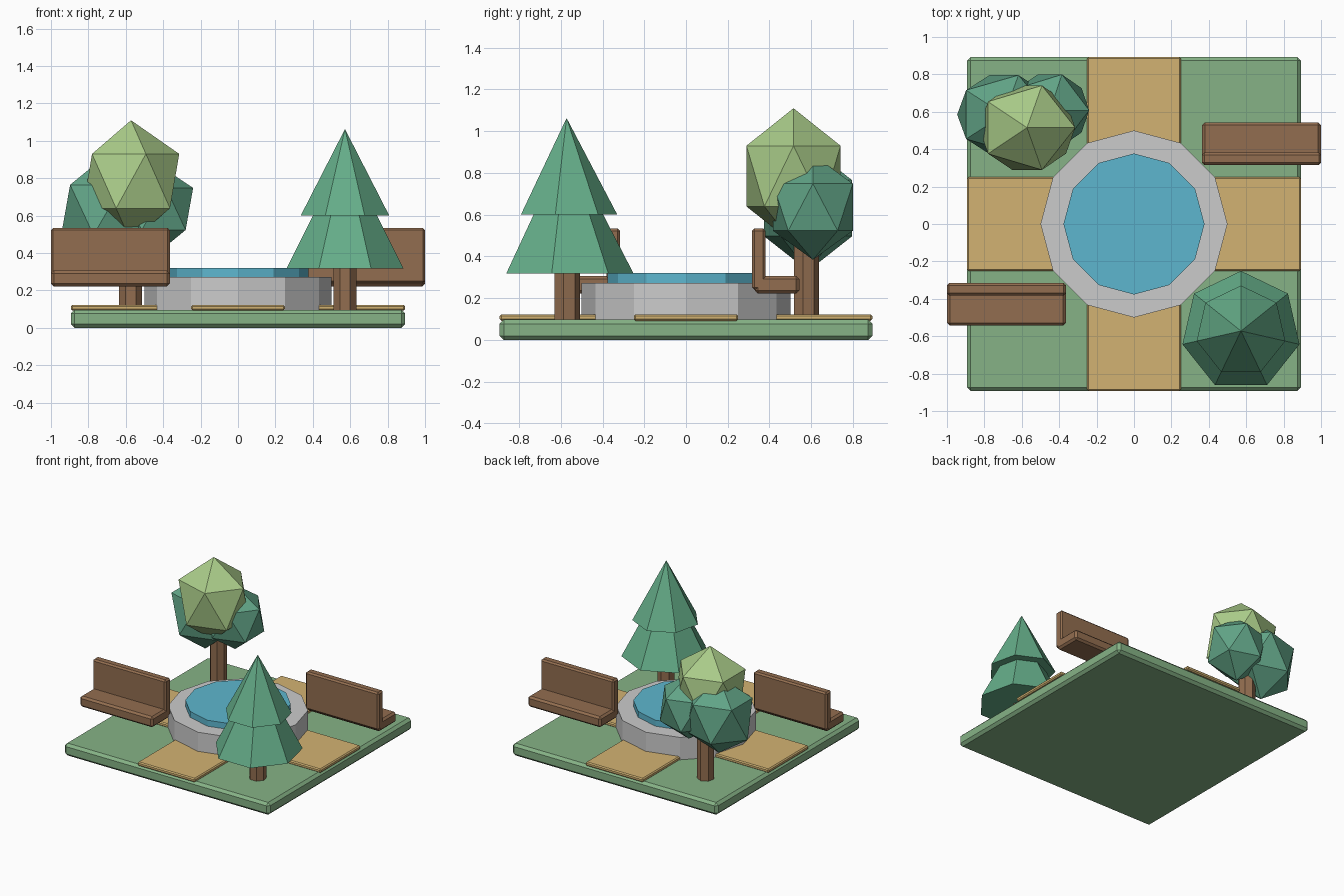
import bpy, bmesh
from math import pi
from mathutils import Matrix, Vector

if "Cube" in bpy.data.objects:
    bpy.data.objects.remove(bpy.data.objects["Cube"])


def material(name, rgb):
    m = bpy.data.materials.new(name)
    m.diffuse_color = (*rgb, 1)
    m.use_nodes = True
    m.node_tree.nodes["Principled BSDF"].inputs["Base Color"].default_value = m.diffuse_color
    return m


GRASS = material("grass", (0.24, 0.45, 0.24))
SAND = material("sand", (0.65, 0.45, 0.17))
WATER = material("water", (0.11, 0.47, 0.62))
WOOD = material("wood", (0.29, 0.155, 0.08))
PINE = material("pine_green", (0.13, 0.42, 0.25))
LEAF_DARK = material("leaf_dark", (0.12, 0.37, 0.24))
LEAF_LIGHT = material("leaf_light", (0.40, 0.60, 0.25))


def finish(name, bm, mat=None):
    me = bpy.data.meshes.new(name)
    bm.to_mesh(me)
    bm.free()
    ob = bpy.data.objects.new(name, me)
    bpy.context.collection.objects.link(ob)
    if mat:
        me.materials.append(mat)
    return ob


def box(name, lo, hi, bevel, mat):
    lo, hi = Vector(lo), Vector(hi)
    bm = bmesh.new()
    bmesh.ops.create_cube(bm, size=1, matrix=Matrix.Translation((lo + hi) / 2)
                          @ Matrix.Diagonal((*(hi - lo), 1)))
    bmesh.ops.bevel(bm, geom=bm.edges[:], offset=bevel, segments=1, affect='EDGES')
    return finish(name, bm, mat)


def cone(name, sides, x, y, z0, z1, r0, r1, mat=None):
    bm = bmesh.new()
    bmesh.ops.create_cone(bm, cap_ends=True, segments=sides, radius1=r0, radius2=r1,
                          depth=z1 - z0, matrix=Matrix.Translation((x, y, (z0 + z1) / 2)))
    bmesh.ops.remove_doubles(bm, verts=bm.verts[:], dist=1e-5)
    return finish(name, bm, mat)


def blob(name, centre, radii, mat):
    bm = bmesh.new()
    bmesh.ops.create_icosphere(bm, subdivisions=1, radius=1,
                               matrix=Matrix.Translation(centre) @ Matrix.Diagonal((*radii, 1)))
    return finish(name, bm, mat)


# Lawn and crossing paths
box("lawn", (-0.893, -0.893, 0), (0.893, 0.893, 0.097), 0.02, GRASS)
box("path_across", (-0.893, -0.25, 0.092), (0.893, 0.25, 0.123), 0.008, SAND)
box("path_along", (-0.25, -0.893, 0.092), (0.25, 0.893, 0.123), 0.008, SAND)

# Fountain
cone("fountain_basin", 12, 0, 0, 0.095, 0.273, 0.5, 0.5)
cone("fountain_water", 12, 0, 0, 0.2, 0.32, 0.377, 0.377, WATER)

# Two benches, the second turned half round
for side, turn in (("back", 0), ("front", pi)):
    for ob in (box(side + "_bench_seat", (0.364, 0.33, 0.222), (1.0, 0.543, 0.306), 0.015, WOOD),
               box(side + "_bench_backrest", (0.364, 0.316, 0.24), (1.0, 0.382, 0.535), 0.012, WOOD)):
        ob.rotation_euler.z = turn

# Conifer
cone("conifer_trunk", 7, 0.572, -0.572, 0.09, 0.4, 0.064, 0.064, WOOD)
cone("conifer_lower", 7, 0.572, -0.572, 0.318, 0.94, 0.321, 0, PINE)
cone("conifer_upper", 7, 0.572, -0.572, 0.6, 1.063, 0.243, 0, PINE)

# Leafy tree
cone("tree_trunk", 7, -0.574, 0.574, 0.09, 0.6, 0.063, 0.063, WOOD)
blob("foliage_left", (-0.695, 0.585, 0.631), (0.28, 0.248, 0.3), LEAF_DARK)
blob("foliage_right", (-0.45, 0.608, 0.636), (0.235, 0.225, 0.252), LEAF_DARK)
blob("foliage_top", (-0.572, 0.515, 0.785), (0.288, 0.265, 0.325), LEAF_LIGHT)
